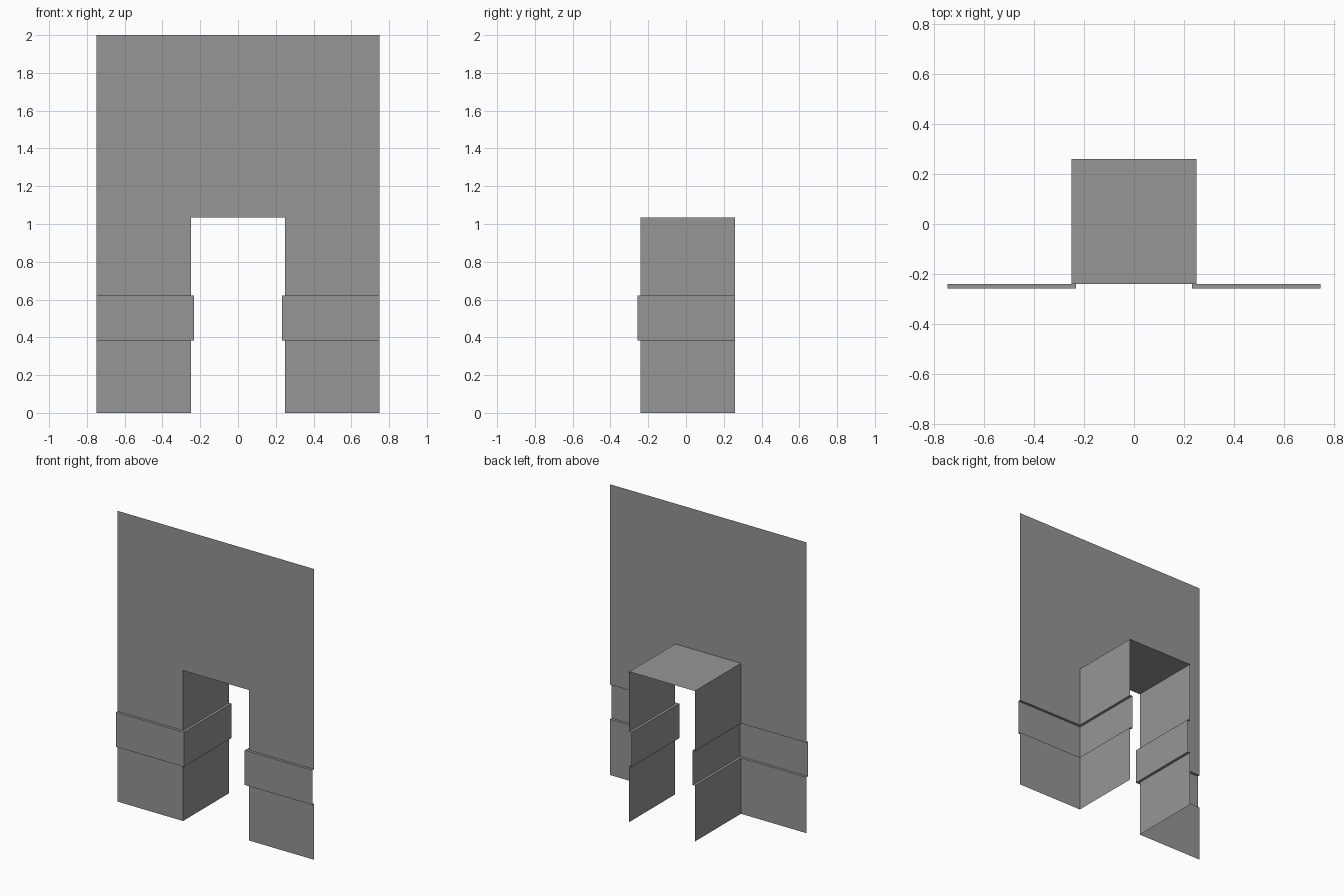
import bpy

cube = bpy.data.objects.get("Cube")
if cube:
    bpy.data.objects.remove(cube, do_unlink=True)

# Plain grey plaster
GREY = (0.305, 0.305, 0.305, 1)
plaster = bpy.data.materials.new("plain_grey")
plaster.use_nodes = True
plaster.diffuse_color = GREY
plaster.node_tree.nodes["Principled BSDF"].inputs["Base Color"].default_value = GREY

HALF_W, DOOR = 0.748, 0.25           # half widths of wall and doorway
FRONT, BACK = -0.24, 0.26            # wall plane and rear of the passage
DOOR_TOP, TOP = 1.035, 2.0
BAND_LOW, BAND_HIGH, BAND_OUT = 0.384, 0.622, 0.018


def make_sheet(name, rows):
    """Thin sheet lofted through rows of points of equal length."""
    n = len(rows[0])
    verts = [p for row in rows for p in row]
    faces = [(r * n + i, r * n + i + 1, (r + 1) * n + i + 1, (r + 1) * n + i)
             for r in range(len(rows) - 1) for i in range(n - 1)]
    mesh = bpy.data.meshes.new(name)
    mesh.from_pydata(verts, [], faces)
    mesh.materials.append(plaster)
    obj = bpy.data.objects.new(name, mesh)
    bpy.context.collection.objects.link(obj)
    return obj


def corner_row(side, z, out=0.0):
    """Plan line along the wall front and back into the passage."""
    row = [(side * HALF_W, FRONT - out, z),
           (side * (DOOR - out), FRONT - out, z),
           (side * (DOOR - out), BACK, z)]
    return row if side < 0 else row[::-1]


# Wall and passage side on each side, with the band pushed out of the sheet
for side, label in ((-1, "right"), (1, "left")):
    make_sheet(label + "_wall_and_jamb", [
        corner_row(side, 0),
        corner_row(side, BAND_LOW),
        corner_row(side, BAND_LOW, BAND_OUT),
        corner_row(side, BAND_HIGH, BAND_OUT),
        corner_row(side, BAND_HIGH),
        corner_row(side, DOOR_TOP)])

# Wall above the doorway
make_sheet("upper_wall", [
    [(x, FRONT, z) for x in (-HALF_W, -DOOR, DOOR, HALF_W)]
    for z in (DOOR_TOP, TOP)])

# Ceiling of the passage
make_sheet("passage_ceiling", [
    [(x, y, DOOR_TOP) for x in (-DOOR, DOOR)] for y in (BACK, FRONT)])
